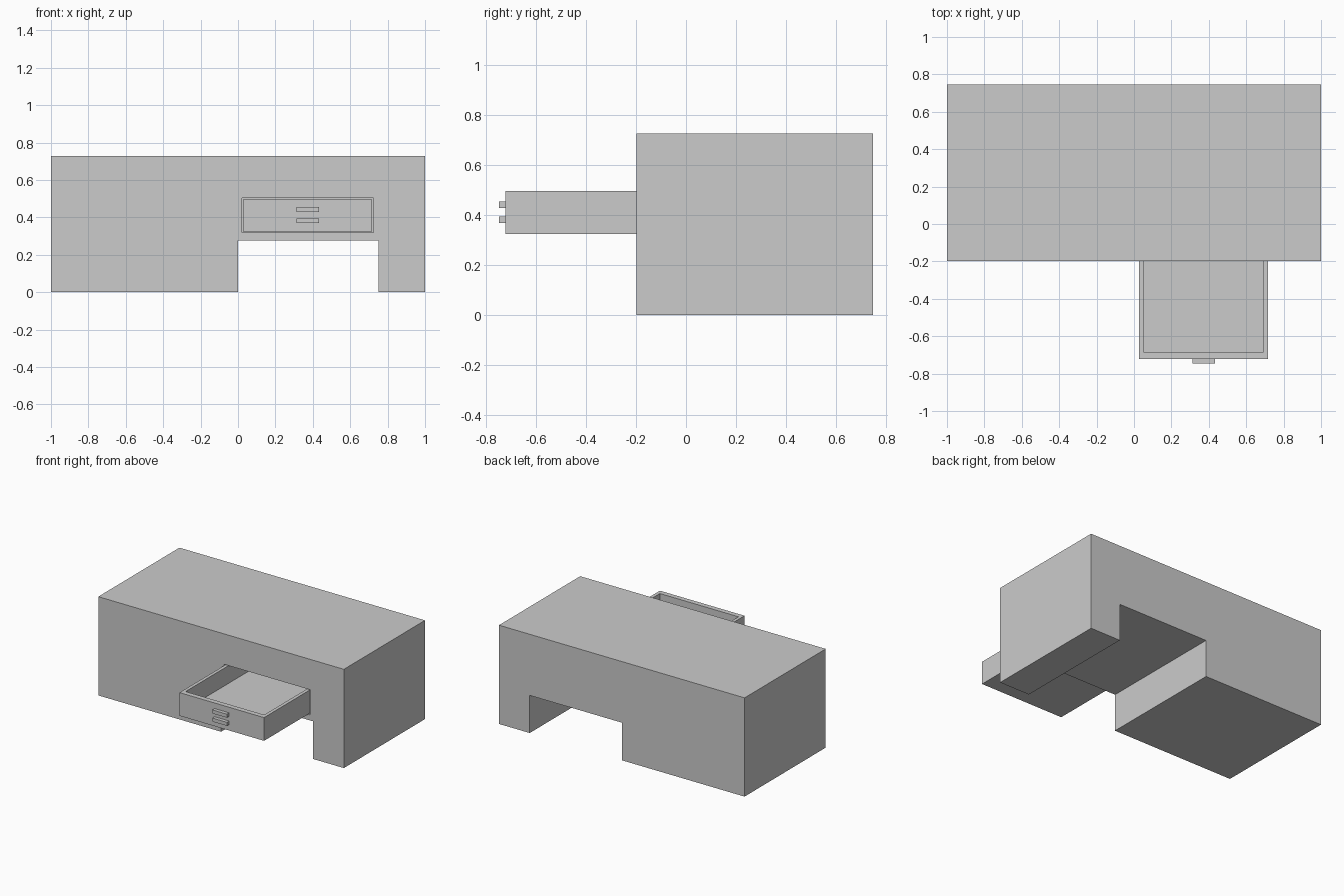
import bpy, bmesh

if "Cube" in bpy.data.objects:
    bpy.data.objects.remove(bpy.data.objects["Cube"])

FRONT, BACK, TOP = -0.197, 0.747, 0.727


def make(name, bm):
    bmesh.ops.recalc_face_normals(bm, faces=bm.faces)
    mesh = bpy.data.meshes.new(name)
    bm.to_mesh(mesh)
    bm.free()
    ob = bpy.data.objects.new(name, mesh)
    bpy.context.collection.objects.link(ob)
    return ob


def box(name, lo, hi):
    bm = bmesh.new()
    bmesh.ops.create_cube(bm, size=1)
    for v in bm.verts:
        v.co = [h if c > 0 else l for c, l, h in zip(v.co, lo, hi)]
    return make(name, bm)


def cut(ob, cutter):
    cutter.hide_render = True
    cutter.hide_viewport = True
    mod = ob.modifiers.new("cut", 'BOOLEAN')
    mod.operation = 'DIFFERENCE'
    mod.solver = 'EXACT'
    mod.object = cutter
    # bake the cut, then discard the cutter
    cutter.hide_viewport = False
    deps = bpy.context.evaluated_depsgraph_get()
    deps.update()
    mesh = bpy.data.meshes.new_from_object(ob.evaluated_get(deps))
    ob.modifiers.clear()
    ob.data = mesh
    bpy.data.objects.remove(cutter)


# Desk body: front outline with knee opening, extruded front to back
outline = [(-1, 0), (0, 0), (0, 0.277), (0.75, 0.277),
           (0.75, 0), (1, 0), (1, TOP), (-1, TOP)]
bm = bmesh.new()
face = bm.faces.new([bm.verts.new((x, FRONT, z)) for x, z in outline])
ext = bmesh.ops.extrude_face_region(bm, geom=[face], use_keep_orig=True)
verts = [g for g in ext["geom"] if isinstance(g, bmesh.types.BMVert)]
bmesh.ops.translate(bm, verts=verts, vec=(0, BACK - FRONT, 0))
desk = make("desk_body", bm)

# Slot the drawer slides in
cut(desk, box("slot_cutter", (0.022, FRONT - 0.1, 0.318), (0.724, 0.65, 0.503)))

# Open drawer, pulled out
drawer = box("drawer", (0.028, -0.721, 0.325), (0.717, 0.15, 0.496))
cut(drawer, box("tray_cutter", (0.052, -0.684, 0.365), (0.692, 0.115, 0.6)))

# Two handle bars on the drawer front
for label, z in (("lower", 0.382), ("upper", 0.442)):
    box(f"{label}_handle", (0.314, -0.747, z - 0.013), (0.433, -0.719, z + 0.013))
